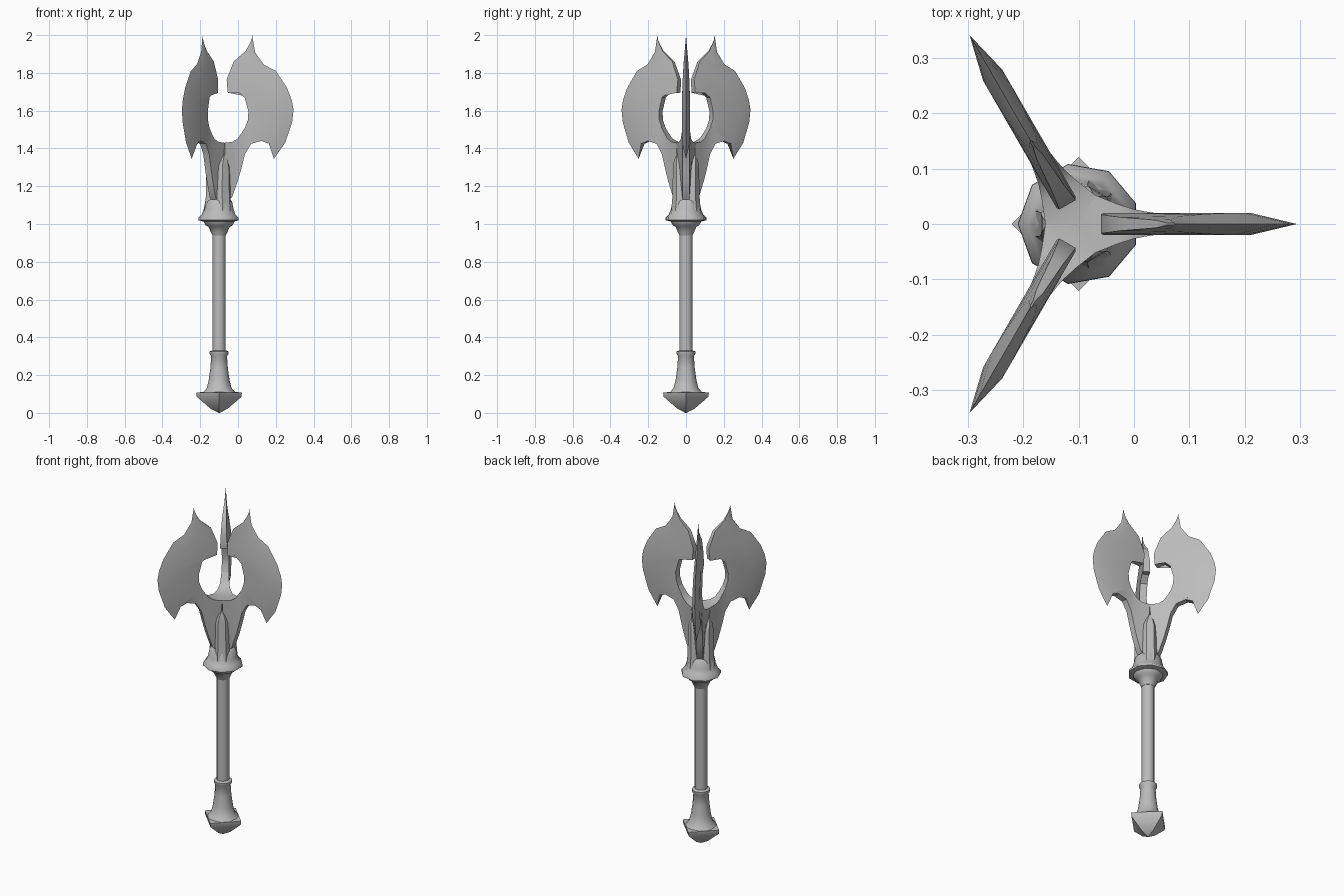
import bpy, bmesh
from math import cos, sin, pi, radians
from mathutils import Matrix, Vector

old = bpy.data.objects.get("Cube")
if old:
    bpy.data.objects.remove(old)

AXIS_X = -0.1
steel = bpy.data.materials.new("grey steel")
steel.use_nodes = True
steel.diffuse_color = (0.5, 0.5, 0.5, 1)
steel.node_tree.nodes["Principled BSDF"].inputs["Base Color"].default_value = (0.5, 0.5, 0.5, 1)


def finish(bm, name, angle=0.0, smooth=35):
    """Turn a bmesh into a shaded object, turned about the weapon's axis."""
    bmesh.ops.remove_doubles(bm, verts=bm.verts, dist=0.0002)
    bmesh.ops.recalc_face_normals(bm, faces=bm.faces)
    mesh = bpy.data.meshes.new(name)
    bm.to_mesh(mesh)
    bm.free()
    mesh.materials.append(steel)
    ob = bpy.data.objects.new(name, mesh)
    bpy.context.collection.objects.link(ob)
    ob.matrix_world = Matrix.Translation((AXIS_X, 0, 0)) @ Matrix.Rotation(radians(angle), 4, 'Z')
    bpy.ops.object.select_all(action='DESELECT')
    ob.select_set(True)
    bpy.context.view_layer.objects.active = ob
    bpy.ops.object.shade_smooth_by_angle(angle=radians(smooth))
    return ob


def loft(bm, rings):
    """Skin closed rings of equal length and cap both ends."""
    rows = [[bm.verts.new(p) for p in ring] for ring in rings]
    n = len(rows[0])
    for a, b in zip(rows, rows[1:]):
        for i in range(n):
            j = (i + 1) % n
            bm.faces.new((a[i], a[j], b[j], b[i]))
    bm.faces.new(rows[0])
    bm.faces.new(rows[-1])


def turned(name, profile, sides, start=0.0, smooth=35):
    """Lathe a list of (radius, height) around the axis."""
    bm = bmesh.new()
    turns = [radians(start) + 2 * pi * i / sides for i in range(sides)]
    loft(bm, [[(r * cos(t), r * sin(t), z) for t in turns] for r, z in profile])
    return finish(bm, name, smooth=smooth)


# Handle parts
turned("pommel", [(0.003, 0), (0.045, 0.022), (0.118, 0.085), (0.121, 0.108), (0.06, 0.112)], 4)
turned("pommel_socket", [(0.088, 0.105), (0.083, 0.112), (0.066, 0.13), (0.055, 0.175),
                         (0.046, 0.24), (0.042, 0.3), (0.05, 0.312), (0.05, 0.325),
                         (0.034, 0.332)], 12, smooth=50)
turned("shaft", [(0.035, 0.3), (0.035, 0.97)], 12)
turned("upper_ferrule", [(0.036, 0.94), (0.043, 0.955), (0.056, 0.985), (0.07, 0.992),
                         (0.08, 1.01), (0.085, 1.022)], 18, smooth=50)
turned("collar", [(0.08, 1.012), (0.11, 1.02), (0.109, 1.033), (0.092, 1.05),
                  (0.081, 1.08), (0.073, 1.12), (0.055, 1.135)], 9, start=20, smooth=50)

# Blade rows from the tip down: cutting edge, bevel line, inner rim, as (radius, height)
BLADE = [
    ((.175, 2.0), (.172, 1.975), (.16, 1.95)),
    ((.19, 1.91), (.165, 1.905), (.14, 1.915)),
    ((.235, 1.845), (.18, 1.83), (.077, 1.86)),
    ((.30, 1.81), (.23, 1.76), (.04, 1.765)),
    ((.36, 1.72), (.28, 1.69), (.045, 1.695)),
    ((.385, 1.655), (.30, 1.645), (.093, 1.705)),
    ((.394, 1.605), (.31, 1.60), (.135, 1.67)),
    ((.387, 1.54), (.31, 1.54), (.155, 1.595)),
    ((.35, 1.43), (.285, 1.47), (.152, 1.55)),
    ((.29, 1.345), (.262, 1.43), (.137, 1.51)),
]
RIM_HALF = [0.002, 0.007, 0.012, 0.017] + [0.02] * 6
BEVEL_HALF = [0.002, 0.008, 0.014, 0.018] + [0.02] * 6

# Arm stations: radius, top height, bottom height, half thickness
ARM = [
    (0.0, 1.43, 1.1, 0.0005), (.03, 1.43, 1.1, .052), (.07, 1.435, 1.145, .036),
    (.098, 1.452, 1.225, .027), (.118, 1.48, 1.295, .023), (.137, 1.51, 1.37, .02),
    (.17, 1.489, 1.425, .02), (.225, 1.454, 1.44, .02), (.262, 1.43, 1.425, .02),
]

# Clasp cross-section: sideways, outwards; and its levels: height, width scale, depth scale
CLASP = [(-.04, .02), (-.039, .052), (-.022, .068), (.022, .068), (.039, .052), (.04, .02)]
LEVELS = [(1.06, 1.05, 1.15), (1.14, 1.0, 1.04), (1.3, .9, 1.0), (1.335, .62, .97), (1.365, .08, .85)]

for k, name in enumerate(("left", "back_right", "front_right")):
    turn = 120 * k

    # Blade with a sharp edge and a thick inner rim
    bm = bmesh.new()
    rings = []
    for (edge, bevel, rim), hb, hr in zip(BLADE, BEVEL_HALF, RIM_HALF):
        rings.append([(edge[0], 0, edge[1]), (bevel[0], hb, bevel[1]), (rim[0], hr, rim[1]),
                      (rim[0], -hr, rim[1]), (bevel[0], -hb, bevel[1])])
    loft(bm, rings)
    finish(bm, name + "_blade", turn)

    # Arm that flares into the shared core and narrows below
    bm = bmesh.new()
    rings = []
    for r, top, low, half in ARM:
        thin = min(half, 0.018)
        rings.append([(r, half, top), (r, -half, top), (r, -thin, low), (r, thin, low)])
    loft(bm, rings)
    finish(bm, name + "_arm", turn)

    # Pointed clasp between two blades
    bm = bmesh.new()
    loft(bm, [[(d * ds, w * ws, z) for w, d in CLASP] for z, ws, ds in LEVELS])
    finish(bm, name + "_clasp", turn + 60, smooth=45)
